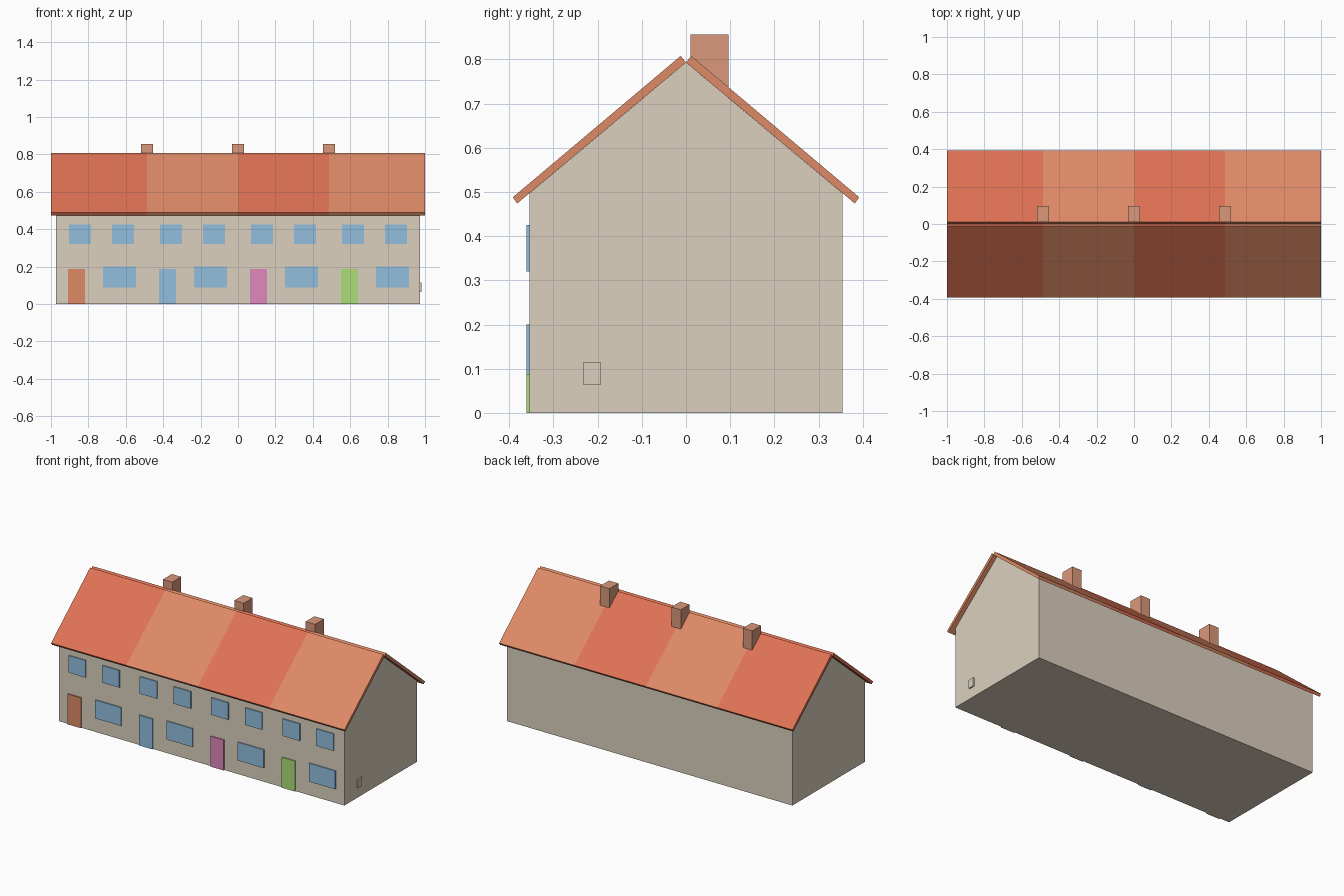
import bpy

cube = bpy.data.objects.get("Cube")
if cube:
    bpy.data.objects.remove(cube, do_unlink=True)


def material(name, rgb):
    """Flat material from 0-255 display values, stored as linear."""
    lin = [((c / 255 + 0.055) / 1.055) ** 2.4 for c in rgb] + [1.0]
    mat = bpy.data.materials.new(name)
    mat.use_nodes = True
    mat.diffuse_color = lin
    mat.node_tree.nodes["Principled BSDF"].inputs["Base Color"].default_value = lin
    return mat


stone = material("stone", (219, 208, 190))
red_tile = material("red_tile", (222, 114, 84))
orange_tile = material("orange_tile", (222, 138, 102))
brick = material("brick", (218, 153, 122))
blue = material("blue", (146, 190, 223))
pink = material("pink", (223, 136, 187))
green = material("green", (172, 221, 120))


def extrude_x(name, profile, x0, x1, mat):
    """Prism with a counter-clockwise (y, z) profile, running along x."""
    n = len(profile)
    verts = [(x, y, z) for x in (x0, x1) for y, z in profile]
    faces = [tuple(reversed(range(n))), tuple(range(n, 2 * n))]
    faces += [(i, (i + 1) % n, n + (i + 1) % n, n + i) for i in range(n)]
    mesh = bpy.data.meshes.new(name)
    mesh.from_pydata(verts, [], faces)
    mesh.materials.append(mat)
    obj = bpy.data.objects.new(name, mesh)
    bpy.context.collection.objects.link(obj)
    return obj


def box(name, x, y, z, mat):
    (y0, y1), (z0, z1) = y, z
    return extrude_x(name, [(y0, z0), (y1, z0), (y1, z1), (y0, z1)], *x, mat)


HALF, DEPTH, EAVE, RIDGE = 0.973, 0.354, 0.497, 0.793
HOUSE = HALF / 2
FRONT = (-DEPTH - 0.007, -DEPTH)

# Terrace walls with gables
extrude_x("walls", [(-DEPTH, 0), (DEPTH, 0), (DEPTH, EAVE), (0, RIDGE), (-DEPTH, EAVE)],
          -HALF, HALF, stone)

# Roof slabs, one pair per house, with open V at the ridge
slab = [(0.382, 0.474), (0.392, 0.488), (0.012, 0.808), (0, RIDGE)]
mirrored = [(-y, z) for y, z in reversed(slab)]
edges = [-1, -HOUSE, 0, HOUSE, 1]
doors = [orange_tile, blue, pink, green]

for i in range(4):
    tile = (red_tile, orange_tile)[i % 2]
    extrude_x(f"roof_back_{i + 1}", slab, edges[i], edges[i + 1], tile)
    extrude_x(f"roof_front_{i + 1}", mirrored, edges[i], edges[i + 1], tile)

    # Door and windows of each house
    x = -HALF + i * HOUSE
    box(f"door_{i + 1}", (x + 0.064, x + 0.155), FRONT, (0, 0.187), doors[i])
    box(f"lower_window_{i + 1}", (x + 0.251, x + 0.428), FRONT, (0.087, 0.2), blue)
    box(f"upper_window_a_{i + 1}", (x + 0.069, x + 0.186), FRONT, (0.32, 0.425), blue)
    box(f"upper_window_b_{i + 1}", (x + 0.299, x + 0.416), FRONT, (0.32, 0.425), blue)

# Chimneys on the party walls
for i, x in enumerate((-HOUSE, 0, HOUSE)):
    box(f"chimney_{i + 1}", (x - 0.032, x + 0.032), (0.01, 0.096), (0.7, 0.856), brick)

# Meter box on the end gable
box("meter_box", (HALF, HALF + 0.008), (-0.232, -0.193), (0.063, 0.115), stone)
